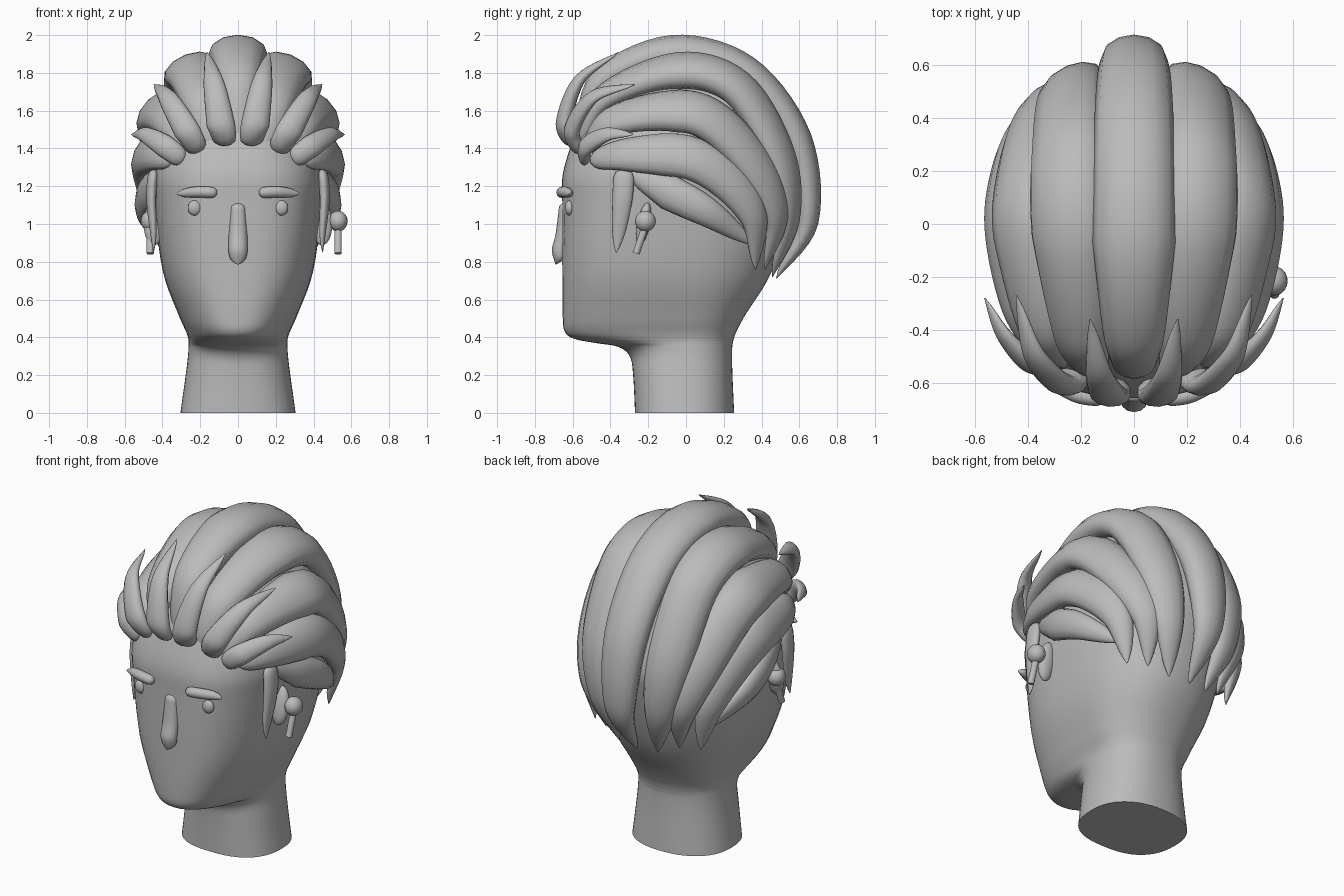
import bpy, bmesh, math
from mathutils import Vector

if "Cube" in bpy.data.objects:
    bpy.data.objects.remove(bpy.data.objects["Cube"])

grey = bpy.data.materials.new("clay_grey")
grey.diffuse_color = (0.5, 0.5, 0.5, 1)
grey.use_nodes = True
grey.node_tree.nodes["Principled BSDF"].inputs["Base Color"].default_value = grey.diffuse_color


def spline(rows, per):
    """Catmull-Rom resampling of rows of numbers."""
    out = []
    n = len(rows)
    for i in range(n - 1):
        a, b, c, d = rows[max(i - 1, 0)], rows[i], rows[i + 1], rows[min(i + 2, n - 1)]
        for k in range(per):
            t = k / per
            out.append([0.5 * (2 * q + (r - p) * t + (2 * p - 5 * q + 4 * r - s) * t * t
                               + (3 * q - p - 3 * r + s) * t ** 3)
                        for p, q, r, s in zip(a, b, c, d)])
    out.append(list(rows[-1]))
    return out


def finish(ob, name, angle=50):
    ob.name = name
    ob.data.materials.clear()
    ob.data.materials.append(grey)
    bpy.ops.object.select_all(action='DESELECT')
    ob.select_set(True)
    bpy.context.view_layer.objects.active = ob
    bpy.ops.object.shade_smooth_by_angle(angle=math.radians(angle))


def skin(name, rings, angle=50):
    """Join rings of points into a closed smooth surface."""
    bm = bmesh.new()
    vs = [[bm.verts.new(p) for p in r] for r in rings]
    n = len(rings[0])
    for a, b in zip(vs, vs[1:]):
        for i in range(n):
            j = (i + 1) % n
            bm.faces.new((a[i], a[j], b[j], b[i]))
    bm.faces.new(vs[0])
    bm.faces.new(vs[-1])
    bmesh.ops.recalc_face_normals(bm, faces=bm.faces[:])
    me = bpy.data.meshes.new(name)
    bm.to_mesh(me)
    bm.free()
    ob = bpy.data.objects.new(name, me)
    bpy.context.collection.objects.link(ob)
    finish(ob, name, angle)


def lock(name, path, width, side=1, power=5, root=0.4, flat=0.6, hub=(0, 0, 1.15), cap=0.5):
    """Strand along its outer ridge; it swells from the root and tapers to the tip."""
    sides, per = 12, 7
    P = [Vector((x * side, y, z)) for x, y, z in spline(path, per)]
    last = len(P) - 1
    rings = []
    for i, p in enumerate(P):
        t = (P[min(i + 1, last)] - P[max(i - 1, 0)]).normalized()
        n = p - Vector(hub)
        n = (n - t * n.dot(t)).normalized()
        b = t.cross(n)
        f = i / last
        w = max(width * (1 - f ** power) * (root + (1 - root) * min(1, f / 0.33)), 0.003)
        c = p - n * w * flat
        u = min(1, (i + 0.3) / (per * cap))          # rounded root
        w *= math.sqrt(1 - (1 - u) ** 2)
        rings.append([c + b * w * math.cos(math.tau * k / sides)
                      + n * w * flat * math.sin(math.tau * k / sides) for k in range(sides)])
    skin(name, rings, 60)


def ball(name, loc, scale):
    bpy.ops.mesh.primitive_uv_sphere_add(segments=20, ring_count=12, radius=1, location=loc)
    ob = bpy.context.object
    ob.scale = scale
    finish(ob, name)
    return ob


# head and neck: height, front y, back y, half width, squareness of the face
sections = [
    (0, -.27, .255, .305, 2.5), (.2, -.28, .246, .277, 2.4), (.3, -.298, .244, .265, 2.2),
    (.35, -.36, .245, .262, 2.1), (.37, -.48, .248, .261, 2), (.392, -.59, .253, .263, 2.1),
    (.43, -.642, .267, .275, 2.3), (.52, -.653, .315, .315, 2.5), (.75, -.655, .455, .398, 2.7),
    (1.1, -.655, .57, .445, 2.8), (1.3, -.645, .59, .455, 2.7), (1.6, -.53, .49, .385, 2.3),
    (1.75, -.40, .36, .27, 2.1), (1.85, -.1, .1, .06, 2)]
rings = []
for z, yf, yb, w, e in spline(sections, 5):
    ym = -0.05 * min(1, max(0, (z - .4) / .35))
    ring = []
    for k in range(56):
        c, s = math.cos(math.tau * k / 56), math.sin(math.tau * k / 56)
        ex = 2 / (e if s < 0 else 2.25)
        depth = (ym - yf) if s < 0 else (yb - ym)
        ring.append((w * math.copysign(abs(c) ** ex, c),
                     ym + depth * math.copysign(abs(s) ** ex, s), z))
    rings.append(ring)
skin("head_and_neck", rings)

# nose
lock("nose", [(0, -.67, 1.11), (0, -.69, .95), (0, -.71, .86), (0, -.69, .785)],
     .05, power=14, root=.75, flat=.8, hub=(0, 0, .95), cap=.2)

# crown lock
lock("hair_crown", [(0, -.60, 1.42), (0, -.50, 1.80), (0, -.08, 2.0), (0, .36, 1.88),
                    (0, .66, 1.48), (0, .70, 1.0), (0, .48, .71)], .157, flat=.65)

for side, tag in ((1, "right"), (-1, "left")):
    # swept-back locks, from the crown down to the ear
    lock(f"hair_upper_{tag}", [(.15, -.60, 1.42), (.215, -.48, 1.71), (.275, -.05, 1.895),
                               (.285, .32, 1.785), (.275, .56, 1.38), (.22, .59, 1.0),
                               (.13, .46, .72)], .152, side)
    lock(f"hair_middle_{tag}", [(.28, -.56, 1.38), (.385, -.43, 1.58), (.47, -.05, 1.66),
                                (.475, .2, 1.57), (.425, .43, 1.3), (.34, .52, 1.02),
                                (.25, .42, .76)], .14, side)
    lock(f"hair_side_{tag}", [(.37, -.52, 1.35), (.485, -.33, 1.39), (.55, 0, 1.385),
                              (.525, .24, 1.25), (.455, .39, 1.03), (.36, .37, .76)], .125, side)
    lock(f"hair_low_{tag}", [(.44, -.32, 1.28), (.53, -.1, 1.17), (.535, .13, 1.05),
                             (.40, .36, .89)], .095, side, power=4, root=.3)
    # upturned fringe tufts
    lock(f"fringe_inner_{tag}", [(.09, -.62, 1.40), (.095, -.69, 1.53), (.135, -.59, 1.78),
                                 (.165, -.36, 1.91)], .08, side, power=2.6, root=.8)
    lock(f"fringe_middle_{tag}", [(.22, -.59, 1.36), (.28, -.645, 1.50), (.39, -.51, 1.69),
                                  (.445, -.27, 1.74)], .074, side, power=2.6, root=.8)
    lock(f"fringe_outer_{tag}", [(.29, -.57, 1.33), (.40, -.56, 1.42), (.51, -.43, 1.485),
                                 (.565, -.28, 1.475)], .064, side, power=2.6, root=.8)
    # sideburn
    lock(f"sideburn_{tag}", [(.475, -.33, 1.29), (.485, -.34, 1.12), (.45, -.37, .85)],
         .056, side, power=4, root=1, flat=.5, hub=(0, -.3, 1.1))
    # brow and eye
    lock(f"brow_{tag}", [(.115, -.69, 1.165), (.22, -.675, 1.17), (.325, -.62, 1.16)],
         .03, side, power=7, root=1, flat=1, hub=(0, 0, 1.16))
    ball(f"eye_{tag}", (.23 * side, -.617, 1.085), (.036, .024, .04))
    # ear
    ear = ball(f"ear_{tag}", (.445 * side, -.225, 1.0), (.055, .035, .115))
    ear.rotation_euler = (-0.2, 0, 0)
    # earring: stud and hanging rod
    ex = .53 if side > 0 else -.465
    ball(f"earring_stud_{tag}", (ex, -.215, 1.015), (.05, .055, .055))
    bpy.ops.mesh.primitive_cylinder_add(vertices=16, radius=.019, depth=.15,
                                        location=(ex, -.24, .915), rotation=(-0.33, 0, 0))
    finish(bpy.context.object, f"earring_rod_{tag}")
